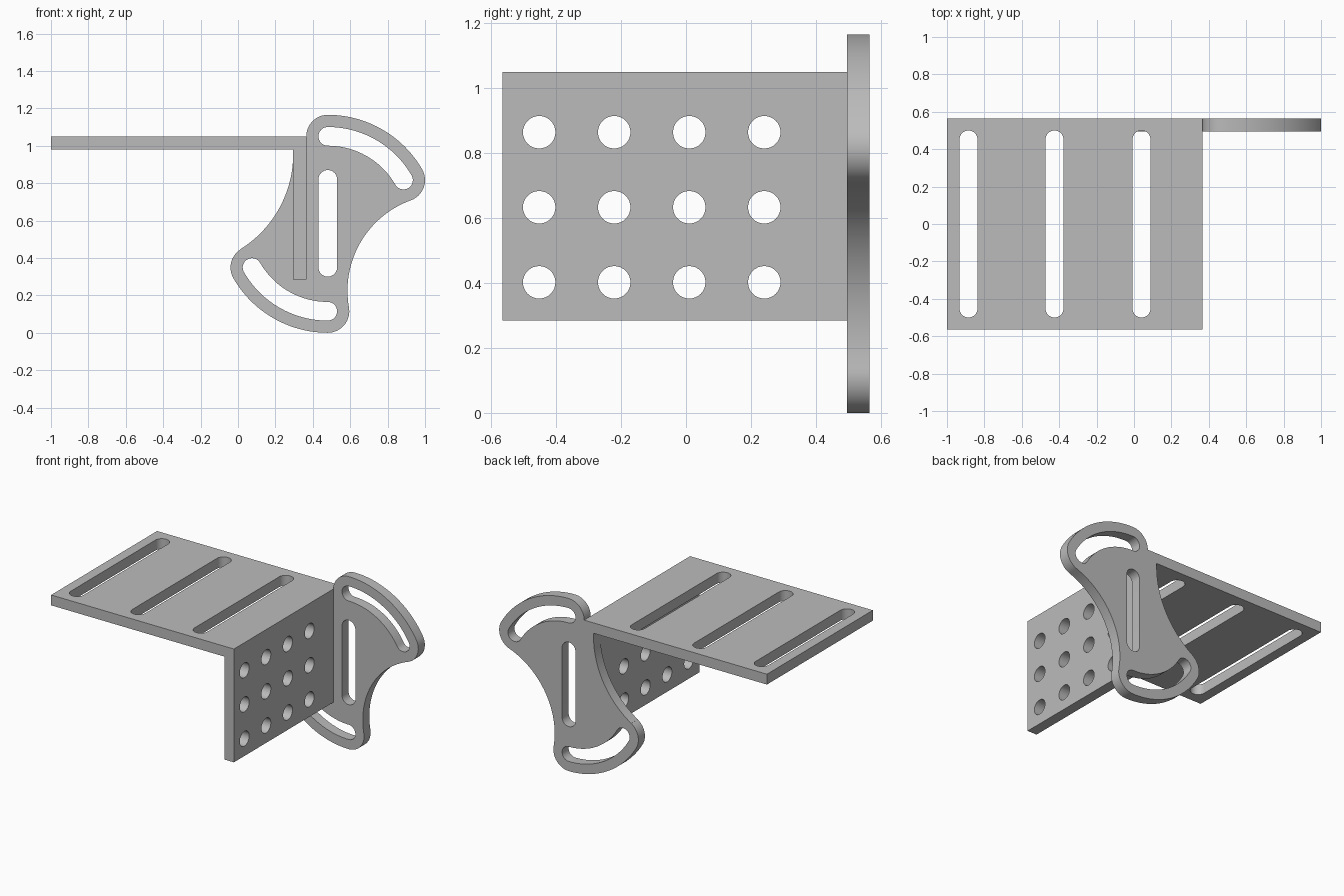
import bpy, bmesh, math
from mathutils import Matrix, Vector

if "Cube" in bpy.data.objects:
    bpy.data.objects.remove(bpy.data.objects["Cube"])

T = 0.07                     # sheet thickness
grey = bpy.data.materials.new("plain_grey")
grey.diffuse_color = (0.5, 0.5, 0.5, 1)
grey.use_nodes = True
grey.node_tree.nodes["Principled BSDF"].inputs["Base Color"].default_value = grey.diffuse_color


def arc(c, r, a0, a1, n=16):
    """Points on a circle from angle a0 to a1, in degrees."""
    return [(c[0] + r * math.cos(math.radians(a0 + (a1 - a0) * i / n)),
             c[1] + r * math.sin(math.radians(a0 + (a1 - a0) * i / n))) for i in range(n + 1)]


def polar(c, r, a):
    return arc(c, r, a, a, 1)[0]


def heading(p, q):
    return math.degrees(math.atan2(q[1] - p[1], q[0] - p[0]))


def rect(u0, u1, v0, v1):
    return [(u0, v0), (u1, v0), (u1, v1), (u0, v1)]


def slot(u, v0, v1, r):
    """Upright slot with round ends."""
    return arc((u, v1 - r), r, 0, 180) + arc((u, v0 + r), r, 180, 360)


def plate(name, outlines, u, v, offset):
    """Flat sheet: first outline is the edge, the others are openings."""
    curve = bpy.data.curves.new(name, 'CURVE')
    curve.dimensions, curve.fill_mode, curve.extrude = '2D', 'BOTH', T / 2
    for pts in outlines:
        pts = [p for i, p in enumerate(pts)
               if math.dist(p, pts[i - 1]) > 1e-4]
        s = curve.splines.new('POLY')
        s.points.add(len(pts) - 1)
        for sp, p in zip(s.points, pts):
            sp.co = (p[0], p[1], 0, 1)
        s.use_cyclic_u = True
    tmp = bpy.data.objects.new(name, curve)
    bpy.context.collection.objects.link(tmp)
    mesh = bpy.data.meshes.new_from_object(tmp)
    bpy.data.objects.remove(tmp)
    u, v = Vector(u), Vector(v)
    mesh.transform(Matrix.Translation(offset) @ Matrix((u, v, u.cross(v))).transposed().to_4x4())
    bm = bmesh.new()
    bm.from_mesh(mesh)
    bmesh.ops.remove_doubles(bm, verts=bm.verts, dist=1e-5)
    bmesh.ops.recalc_face_normals(bm, faces=bm.faces)
    bm.to_mesh(mesh)
    bm.free()
    mesh.materials.clear()
    mesh.materials.append(grey)
    mesh.name = name
    ob = bpy.data.objects.new(name, mesh)
    bpy.context.collection.objects.link(ob)
    bpy.ops.object.select_all(action='DESELECT')
    ob.select_set(True)
    bpy.context.view_layer.objects.active = ob
    bpy.ops.object.shade_smooth_by_angle(angle=math.radians(30))


# horizontal arm with three long slots
plate("slotted_top_plate",
      [rect(-1, 0.365, -0.565, 0.565)] + [slot(x, -0.5, 0.5, 0.048) for x in (-0.885, -0.425, 0.04)],
      (1, 0, 0), (0, 1, 0), (0, 0, 1.015))

# upright arm with a grid of round holes
holes = [arc((y, z), 0.05, 0, 348.75, 31)
         for y in (-0.452, -0.221, 0.01, 0.241) for z in (0.402, 0.633, 0.864)]
plate("perforated_upright_plate", [rect(-0.565, 0.495, 0.285, 0.98)] + holes,
      (0, 1, 0), (0, 0, 1), (0.33, 0, 0))

# adjusting plate: rounded lobes joined by hollow flanks
P, R, W, H = (0.48, 0.5825), 0.4675, 0.115, 0.05
c30, c90, c210, c270 = [polar(P, R, a) for a in (30, 90, 210, 270)]
right_c = polar(P, 0.715, -30)
right_r = math.dist(right_c, c30) - W
left_c, left_r = (-0.304, 0.955), 0.599
left_a = heading(left_c, c210)
right_a0, right_a1 = heading(right_c, c270) % 360, heading(right_c, c30)
edge = (arc(P, R + W, 30, 90, 32) + arc(c90, W, 90, 180)
        + [(0.365, 0.98), (0.295, 0.98)]
        + arc(left_c, left_r, 0, left_a, 28)
        + arc(c210, W, left_a + 180, 210) + arc(P, R + W, 210, 270, 32)
        + arc(c270, W, 270, right_a0 + 180)
        + arc(right_c, right_r, right_a0, right_a1, 32)
        + arc(c30, W, right_a1 - 180, 30))


def curved_slot(a0, a1):
    return (arc(P, R + H, a0, a1, 32) + arc(polar(P, R, a1), H, a1, a1 + 180)
            + arc(P, R - H, a1, a0, 32) + arc(polar(P, R, a0), H, a0 + 180, a0 + 360))


plate("adjusting_plate",
      [edge, curved_slot(30, 90), curved_slot(210, 270), slot(0.48, 0.3, 0.87, 0.05)],
      (1, 0, 0), (0, 0, 1), (0, 0.53, 0))
